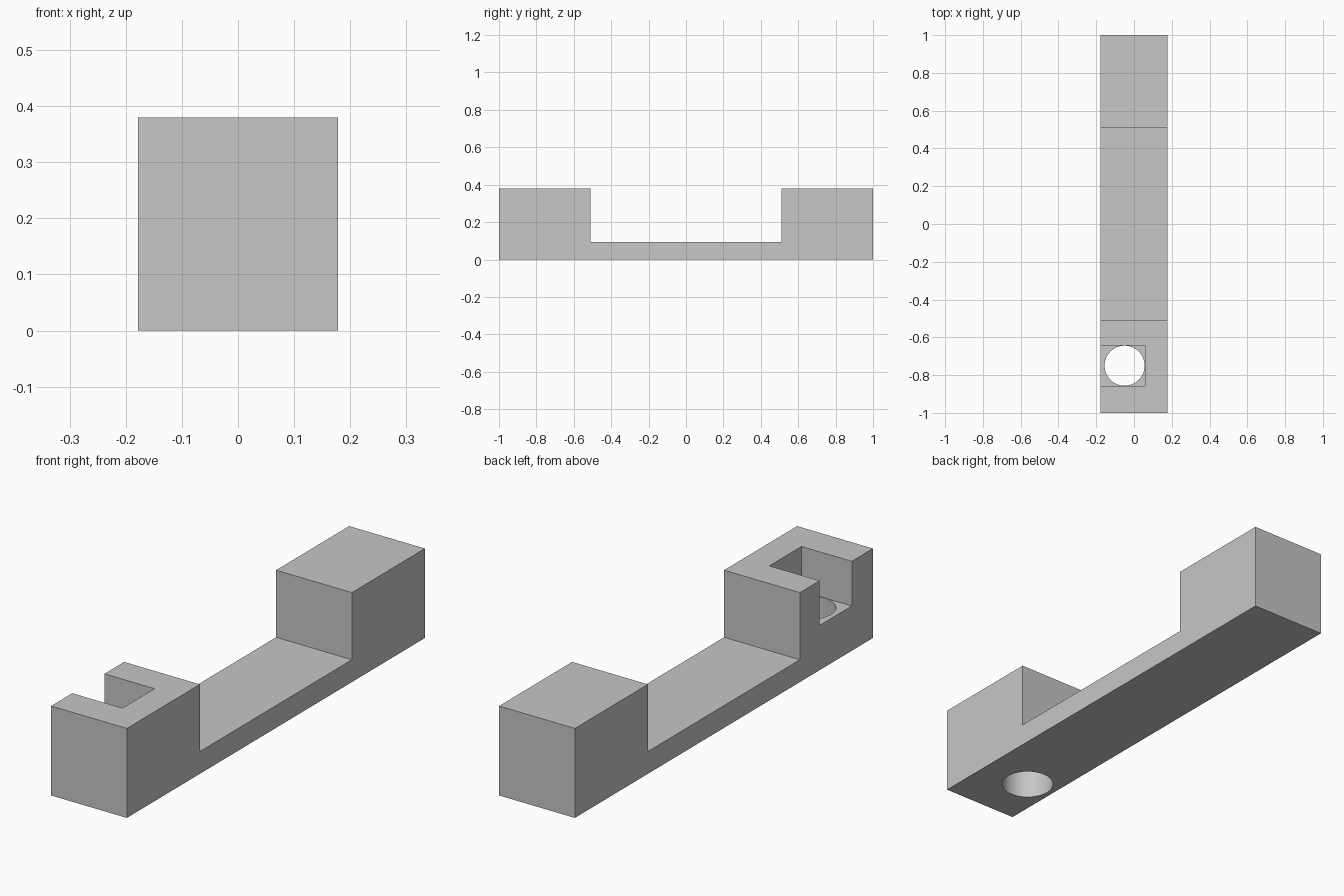
import bpy
import bmesh

if "Cube" in bpy.data.objects:
    bpy.data.objects.remove(bpy.data.objects["Cube"], do_unlink=True)

# Material
grey = bpy.data.materials.new("plain_grey")
grey.use_nodes = True
colour = (0.57, 0.57, 0.57, 1)
grey.diffuse_color = colour
grey.node_tree.nodes["Principled BSDF"].inputs["Base Color"].default_value = colour

HALF_WIDTH, HEIGHT, WEB = 0.178, 0.38, 0.095
BLOCK_Y = 0.51


def cut(target, cutter):
    """Subtract a hidden cutter from the target."""
    cutter.hide_render = True
    cutter.hide_set(True)
    mod = target.modifiers.new(cutter.name, 'BOOLEAN')
    mod.operation = 'DIFFERENCE'
    mod.solver = 'EXACT'
    mod.object = cutter


# U-shaped bar: side profile extruded across the width
profile = [(-1, 0), (1, 0), (1, HEIGHT), (BLOCK_Y, HEIGHT), (BLOCK_Y, WEB),
           (-BLOCK_Y, WEB), (-BLOCK_Y, HEIGHT), (-1, HEIGHT)]
bm = bmesh.new()
side = bm.faces.new([bm.verts.new((-HALF_WIDTH, y, z)) for y, z in profile])
swept = bmesh.ops.extrude_face_region(bm, geom=[side])["geom"]
bmesh.ops.translate(bm, vec=(2 * HALF_WIDTH, 0, 0),
                    verts=[v for v in swept if isinstance(v, bmesh.types.BMVert)])
bmesh.ops.recalc_face_normals(bm, faces=bm.faces)
mesh = bpy.data.meshes.new("bar")
bm.to_mesh(mesh)
bm.free()
mesh.materials.append(grey)
bar = bpy.data.objects.new("bar", mesh)
bpy.context.collection.objects.link(bar)

# Square pocket, open at the top and on one side
x0, x1, z0, z1 = -0.3, 0.058, 0.19, 0.5
bpy.ops.mesh.primitive_cube_add(size=1, location=((x0 + x1) / 2, -0.75, (z0 + z1) / 2))
pocket = bpy.context.object
pocket.name = "pocket_cutter"
pocket.scale = (x1 - x0, 0.216, z1 - z0)
pocket.data.materials.append(grey)
cut(bar, pocket)

# Round hole through the pocket floor
bpy.ops.mesh.primitive_cylinder_add(vertices=64, radius=0.106, depth=0.35,
                                    location=(-0.05, -0.75, 0.1))
hole = bpy.context.object
hole.name = "hole_cutter"
hole.data.materials.append(grey)
cut(bar, hole)

# Apply the cuts, then smooth only the hole wall
bpy.ops.object.select_all(action='DESELECT')
bar.select_set(True)
bpy.context.view_layer.objects.active = bar
for mod in list(bar.modifiers):
    bpy.ops.object.modifier_apply(modifier=mod.name)
for cutter in (pocket, hole):
    bpy.data.objects.remove(cutter, do_unlink=True)
bpy.ops.object.shade_smooth_by_angle(angle=0.5)
